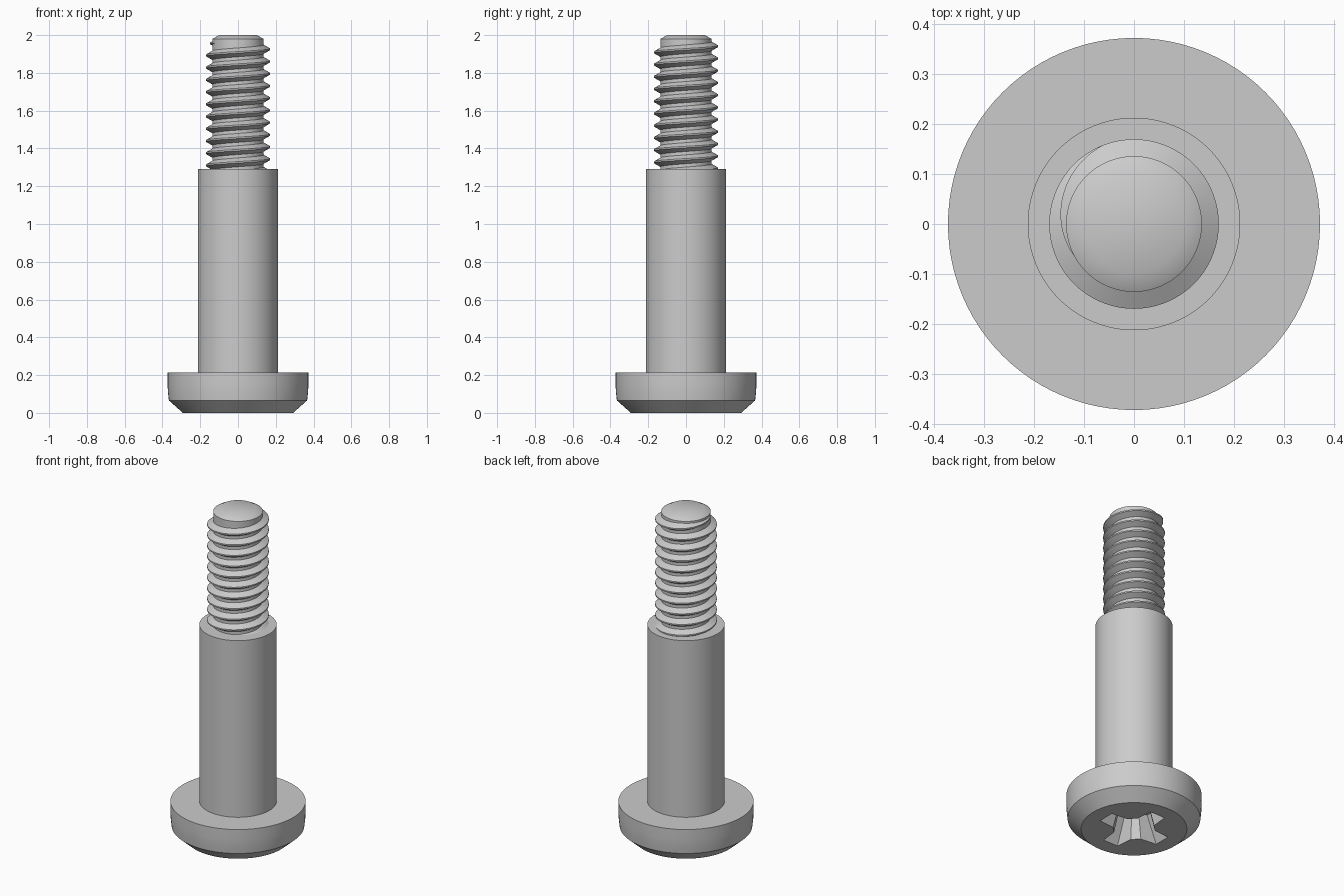
import bpy, bmesh
from math import sin, cos, pi, radians

if "Cube" in bpy.data.objects:
    bpy.data.objects.remove(bpy.data.objects["Cube"], do_unlink=True)

steel = bpy.data.materials.new("steel_grey")
steel.use_nodes = True
COLOUR = (0.6, 0.6, 0.6, 1)
steel.diffuse_color = COLOUR
steel.node_tree.nodes["Principled BSDF"].inputs["Base Color"].default_value = COLOUR


def loft(name, rings):
    """Skin closed rings of points and cap both ends."""
    bm = bmesh.new()
    loops = [[bm.verts.new(p) for p in ring] for ring in rings]
    for a, b in zip(loops, loops[1:]):
        for i in range(len(a)):
            j = (i + 1) % len(a)
            bm.faces.new((a[i], a[j], b[j], b[i]))
    bm.faces.new(loops[0][::-1])
    bm.faces.new(loops[-1])
    bmesh.ops.recalc_face_normals(bm, faces=bm.faces)
    mesh = bpy.data.meshes.new(name)
    bm.to_mesh(mesh)
    bm.free()
    mesh.materials.append(steel)
    obj = bpy.data.objects.new(name, mesh)
    bpy.context.collection.objects.link(obj)
    return obj


def select(obj):
    bpy.ops.object.select_all(action="DESELECT")
    obj.select_set(True)
    bpy.context.view_layer.objects.active = obj


def smooth(obj, angle=36):
    select(obj)
    bpy.ops.object.shade_smooth_by_angle(angle=radians(angle))


def lathe(name, profile, sides=96):
    """Turn a (radius, height) profile about z."""
    angles = [2 * pi * i / sides for i in range(sides)]
    return loft(name, [[(r * cos(a), r * sin(a), z) for a in angles] for r, z in profile])


def cross(tip, half, corner, z):
    """Cross outline with cut inner corners."""
    arm = [(tip, -half), (tip, half), (corner, half * 1.2), (half * 1.2, corner)]
    ring = []
    for k in range(4):
        c, s = cos(k * pi / 2), sin(k * pi / 2)
        ring += [(x * c - y * s, x * s + y * c, z) for x, y in arm]
    return ring


# Head with cross recess in its underside
head = lathe("head", [(0.292, 0), (0.366, 0.066), (0.371, 0.11), (0.373, 0.15), (0.373, 0.215)])
cutter = loft("recess_cutter", [
    cross(0.212, 0.052, 0.104, -0.02),
    cross(0.125, 0.036, 0.07, 0.15),
    cross(0.02, 0.008, 0.015, 0.185)])
cutter.hide_render = True
cut = head.modifiers.new("recess", "BOOLEAN")
cut.operation = "DIFFERENCE"
cut.solver = "EXACT"
cut.object = cutter
select(head)
bpy.ops.object.modifier_apply(modifier=cut.name)
bpy.data.objects.remove(cutter, do_unlink=True)
smooth(head, 25)

# Shoulder
smooth(lathe("shoulder", [(0.213, 0.2), (0.213, 1.29)]))

# Threaded core with chamfered tip
smooth(lathe("thread_core", [(0.136, 1.25), (0.136, 1.98), (0.1, 2.0)]))

# Helical thread ridge, starting inside the shoulder and fading out near the tip
PITCH, ROOT, CREST, STEPS = 0.0647, 0.13, 0.17, 72
first, last = -int(10.3 * STEPS), int(0.62 * STEPS)
rings = []
for i in range(first, last + 1):
    a = 2 * pi * i / STEPS
    z = 1.925 + PITCH * i / STEPS
    fade = min(1, (last - i) / (0.3 * STEPS))
    outer = ROOT + 0.002 + (CREST - ROOT - 0.002) * fade
    base = 0.004 + 0.023 * fade
    section = [(ROOT, -base), (outer, -0.004), (outer, 0.004), (ROOT, base)]
    rings.append([(r * cos(a), r * sin(a), z + h) for r, h in section])
smooth(loft("thread", rings))
